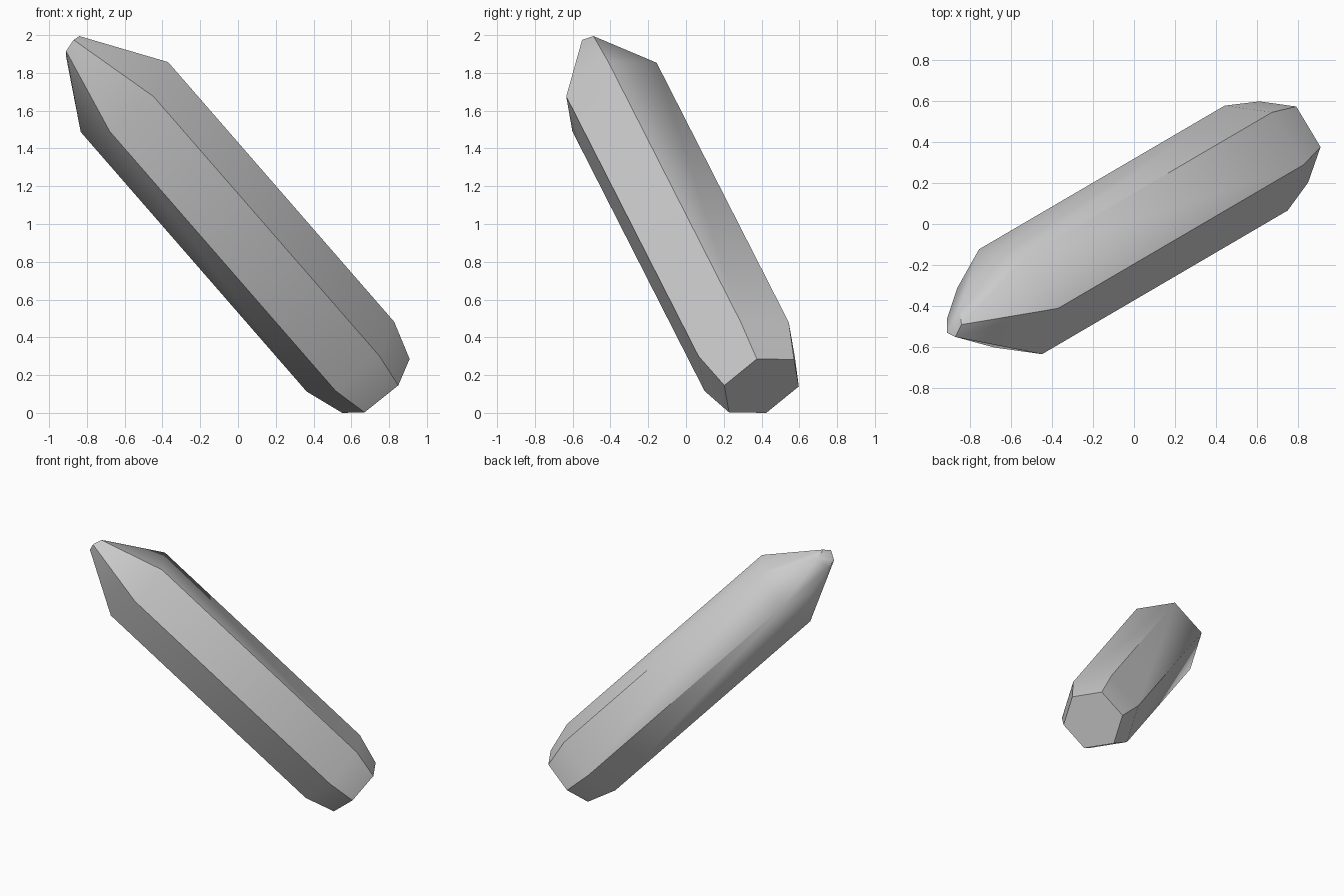
import bpy, bmesh, math
from mathutils import Vector

cube = bpy.data.objects.get("Cube")
if cube:
    bpy.data.objects.remove(cube, do_unlink=True)

# Stone colour
stone = bpy.data.materials.new("grey_stone")
stone.use_nodes = True
grey = (0.6, 0.6, 0.6, 1)
stone.diffuse_color = grey
stone.node_tree.nodes["Principled BSDF"].inputs["Base Color"].default_value = grey

# Tilted axis of the crystal, and two directions across it
base = Vector((0.73, 0.40, 0.148))
axis = Vector((-1.197, -0.70, 1.375)).normalized()
side = Vector((0.235, -0.028, 0.175))
side = (side - axis * side.dot(axis)).normalized()
across = axis.cross(side)

# Six-sided rings: narrow base, lower shoulder, upper shoulder
points = []
for height, radius in ((0, 0.23), (0.22, 0.298), (2.172, 0.298)):
    for i in range(6):
        a = math.radians(60 * i)
        points.append(base + axis * height
                      + radius * (side * math.cos(a) + across * math.sin(a)))

# Lopsided point: two swellings and a small blunt tip
points += [Vector(p) for p in (
    (-0.86, -0.31, 1.74), (-0.77, -0.55, 1.66),
    (-0.87, -0.55, 1.98), (-0.84, -0.49, 2.0), (-0.91, -0.53, 1.92),
    (-0.91, -0.46, 1.89), (-0.85, -0.42, 1.965))]

# Wrap the points in one closed shell
bm = bmesh.new()
for p in points:
    bm.verts.new(p)
hull = bmesh.ops.convex_hull(bm, input=bm.verts)
spare = {v for v in hull["geom_interior"] + hull["geom_unused"]
         if isinstance(v, bmesh.types.BMVert)}
bmesh.ops.delete(bm, geom=list(spare), context="VERTS")
bmesh.ops.dissolve_limit(bm, angle_limit=math.radians(1),
                         verts=bm.verts, edges=bm.edges)
bmesh.ops.recalc_face_normals(bm, faces=bm.faces)

# Rest on the ground
lowest = min(v.co.z for v in bm.verts)
bmesh.ops.translate(bm, verts=bm.verts, vec=(0, 0, -lowest))

mesh = bpy.data.meshes.new("crystal")
bm.to_mesh(mesh)
bm.free()
mesh.materials.append(stone)
crystal = bpy.data.objects.new("crystal", mesh)
bpy.context.collection.objects.link(crystal)

# Smooth the shallow facets, keep the long edges crisp
bpy.ops.object.select_all(action="DESELECT")
crystal.select_set(True)
bpy.context.view_layer.objects.active = crystal
bpy.ops.object.shade_smooth_by_angle(angle=math.radians(35))
